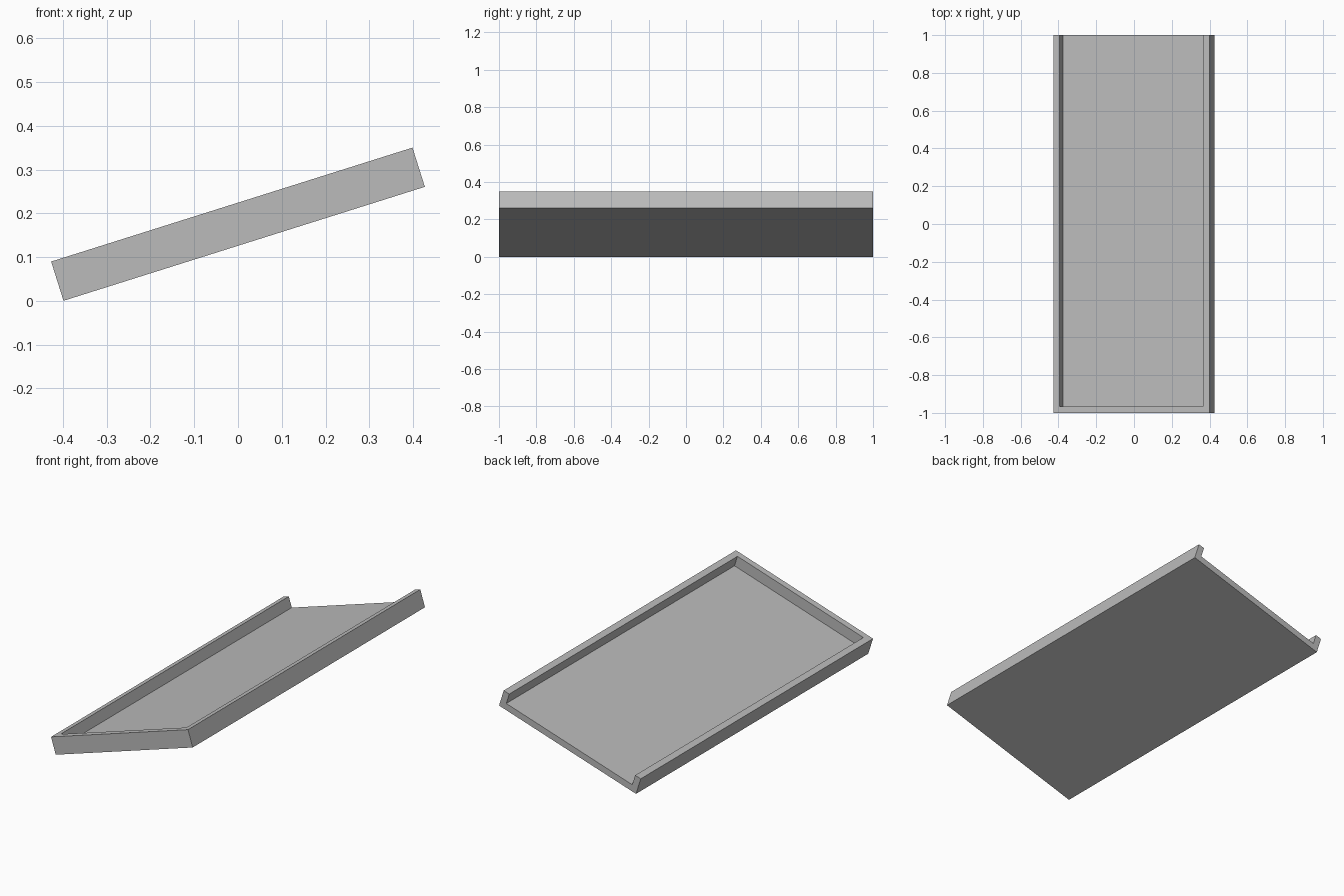
import bpy, math
from mathutils import Matrix

if "Cube" in bpy.data.objects:
    bpy.data.objects.remove(bpy.data.objects["Cube"])

LENGTH, WIDTH, HEIGHT, WALL = 2.0, 0.866, 0.094, 0.035
TILT = math.radians(-17.5)

grey = bpy.data.materials.new("light grey")
grey.diffuse_color = (0.5, 0.5, 0.5, 1)
grey.use_nodes = True
grey.node_tree.nodes["Principled BSDF"].inputs["Base Color"].default_value = grey.diffuse_color


def box(name, lo, hi):
    """Axis-aligned box between two corners."""
    bpy.ops.mesh.primitive_cube_add(size=1)
    ob = bpy.context.object
    ob.name = name
    centre = [(a + b) / 2 for a, b in zip(lo, hi)]
    size = [b - a for a, b in zip(lo, hi)]
    ob.data.transform(Matrix.Translation(centre) @ Matrix.Diagonal((*size, 1)))
    return ob


# Tray block, centred on the origin
w, l, h = WIDTH / 2, LENGTH / 2, HEIGHT / 2
tray = box("tray", (-w, -l, -h), (w, l, h))
tray.data.materials.append(grey)

# Hollow: leaves the floor, both long rims and the front rim; open at the back
cutter = box("hollow_cutter", (-w + WALL, -l + WALL, -h + WALL), (w - WALL, l + 0.1, h + 0.1))
cutter.data.materials.append(grey)
cutter.hide_render = True
cut = tray.modifiers.new("hollow", 'BOOLEAN')
cut.operation = 'DIFFERENCE'
cut.solver = 'EXACT'
cut.object = cutter
bpy.context.view_layer.objects.active = tray
bpy.ops.object.modifier_apply(modifier=cut.name)
bpy.data.objects.remove(cutter)

# Tilt the tray so its low long edge rests on the ground
rot = Matrix.Rotation(TILT, 4, 'Y')
tray.data.transform(rot)
low = min(v.co.z for v in tray.data.vertices)
tray.data.transform(Matrix.Translation((0, 0, -low)))
